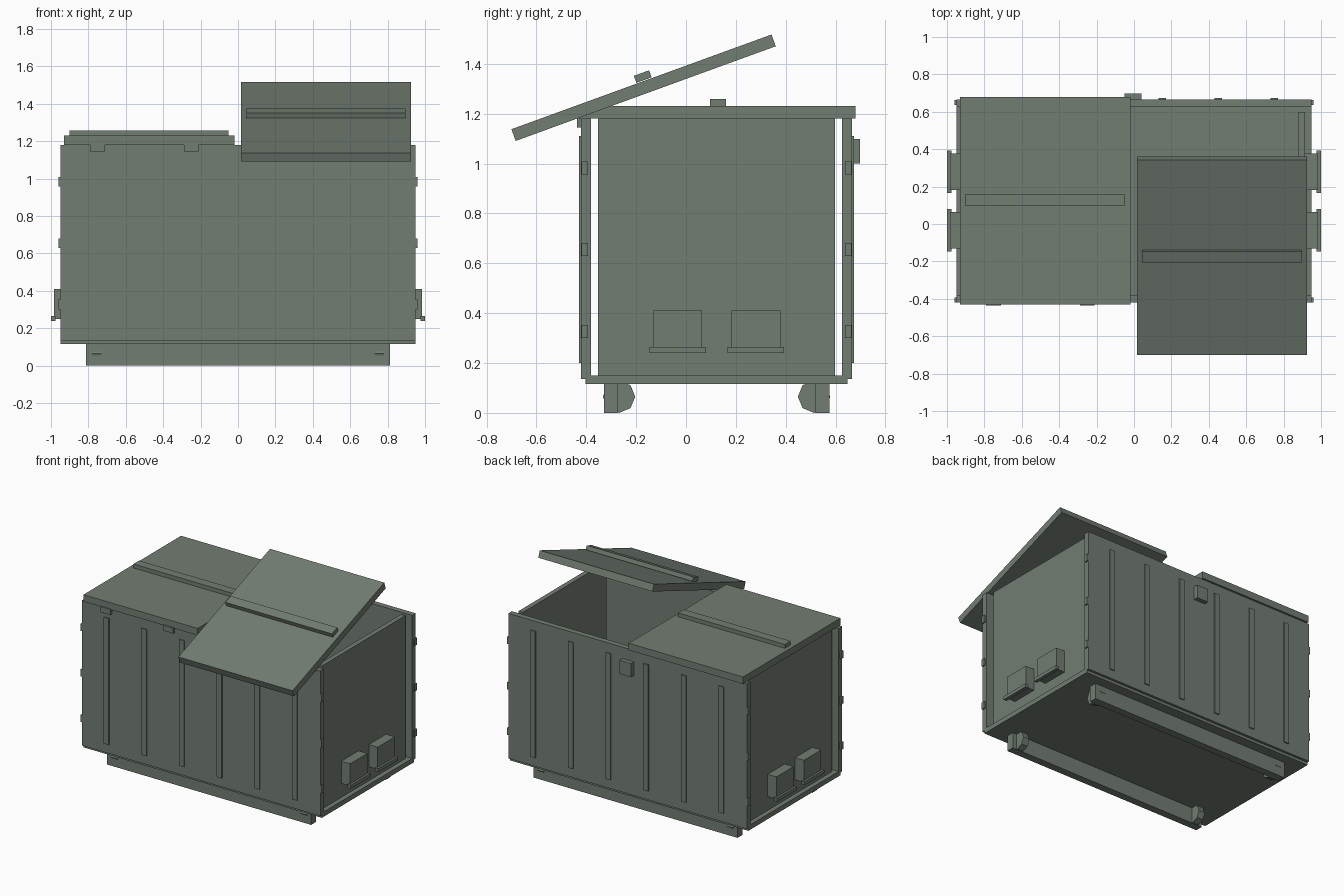
import bpy
import math
from mathutils import Vector, Matrix

cube = bpy.data.objects.get("Cube")
if cube:
    bpy.data.objects.remove(cube, do_unlink=True)

paint = bpy.data.materials.new("grey_green_paint")
paint.use_nodes = True
colour = (0.17, 0.205, 0.17, 1)
paint.diffuse_color = colour
paint.node_tree.nodes["Principled BSDF"].inputs["Base Color"].default_value = colour

MID_Y = 0.1225  # centre line of the container body


def box(name, x, y, z):
    """Box spanning the given (low, high) ranges."""
    ranges = (x, y, z)
    centre = Vector([sum(r) / 2 for r in ranges])
    bpy.ops.mesh.primitive_cube_add(size=1, location=centre)
    obj = bpy.context.object
    obj.name = name
    size = [abs(r[1] - r[0]) for r in ranges]
    obj.data.transform(Matrix.Diagonal((*size, 1)))
    obj.data.materials.append(paint)
    return obj


def around(centre, half):
    return (centre - half, centre + half)


def side_range(sign, low, high):
    """Range measured outward from the middle, on either side."""
    return tuple(sorted((sign * low, sign * high)))


def y_range(sign, low, high):
    return tuple(MID_Y + v for v in side_range(sign, low, high))


# Floor tray
box("floor_tray", (-0.95, 0.95), around(MID_Y, 0.525), (0.115, 0.15))

# Front and back walls with ribs, runners and wheels
for end, s in (("front", -1), ("back", 1)):
    box(end + "_wall", (-0.95, 0.95), y_range(s, 0.503, 0.543), (0.135, 1.18))
    for i in range(6):
        box(end + "_rib", around(-0.75 + 0.3 * i, 0.02),
            y_range(s, 0.54, 0.551), (0.2, 1.11))
    box(end + "_runner", (-0.813, 0.813), y_range(s, 0.397, 0.452), (0, 0.115))
    for side in (-1, 1):
        bpy.ops.mesh.primitive_cylinder_add(
            vertices=8, radius=0.065, depth=0.05,
            location=(side * 0.755, MID_Y + s * 0.391, 0.065),
            rotation=(0, math.pi / 2, 0))
        wheel = bpy.context.object
        wheel.name = end + "_wheel"
        wheel.data.materials.append(paint)

# Side panels, hinge knuckles and fork pockets
for side, s in (("left", 1), ("right", -1)):
    box(side + "_panel", side_range(s, 0.88, 0.915),
        around(MID_Y, 0.475), (0.15, 1.18))
    for e in (-1, 1):
        for z in (0.327, 0.655, 0.983):
            box(side + "_hinge", side_range(s, 0.93, 0.96),
                y_range(e, 0.515, 0.541), around(z, 0.026))
    for y in (-0.033, 0.28):
        box(side + "_pocket", side_range(s, 0.91, 0.985),
            around(y, 0.098), (0.25, 0.41))
        box(side + "_pocket_lip", side_range(s, 0.975, 1.0),
            around(y, 0.113), (0.24, 0.265))

# Closed lid with its bar and front tabs
box("closed_lid", (-0.93, -0.02), around(0.125, 0.555), (1.18, 1.23))
box("closed_lid_bar", (-0.9, -0.05), around(0.128, 0.0325), (1.23, 1.258))
for x in (-0.75, -0.25):
    box("lid_tab", around(x, 0.04), (-0.437, -0.415), (1.145, 1.185))

# Open lid, modelled flat and tilted about its centre
tilt = (Matrix.Translation((0.47, -0.17, 1.304))
        @ Matrix.Rotation(math.radians(20), 4, 'X'))
for name, half_x, y, half_y, z, half_z in (
        ("open_lid", 0.455, 0, 0.555, 0, 0.025),
        ("open_lid_bar", 0.425, 0.012, 0.0325, 0.043, 0.015)):
    part = box(name, around(0, half_x), around(y, half_y), around(z, half_z))
    part.matrix_world = tilt @ Matrix.Translation((0, y, z))

# Latch box on the back
box("back_latch", around(-0.005, 0.046), (0.66, 0.698), (1.0, 1.098))
